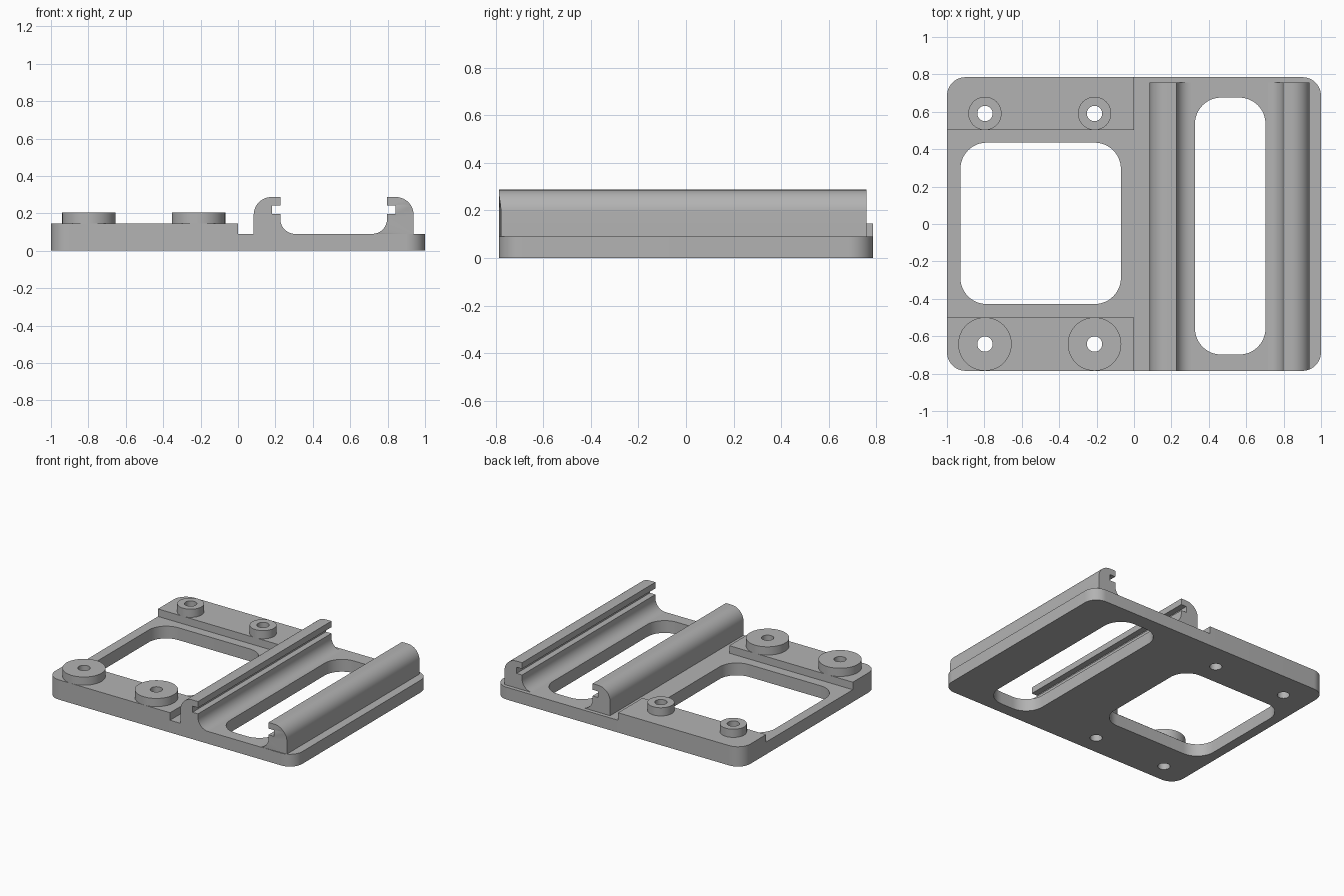
import bpy, bmesh
from math import pi, cos, sin, sqrt
from mathutils import Matrix

cube = bpy.data.objects.get("Cube")
if cube:
    bpy.data.objects.remove(cube, do_unlink=True)

grey = bpy.data.materials.new("plain grey")
grey.use_nodes = True
COLOUR = (0.45, 0.45, 0.45, 1)
grey.diffuse_color = COLOUR
grey.node_tree.nodes["Principled BSDF"].inputs["Base Color"].default_value = COLOUR

SIDE, END, CORNER = 1.0, 0.785, 0.1
BASE_TOP, PAD_TOP, BOSS_TOP = 0.09, 0.145, 0.205
HOLE = 0.041


def arc(cx, cy, r, start, stop, steps=12):
    """Points on an arc, angles in quarter turns."""
    return [(cx + r * cos(a), cy + r * sin(a))
            for a in (pi / 2 * (start + (stop - start) * i / steps) for i in range(steps + 1))]


def circle(cx, cy, r):
    return arc(cx, cy, r, 0, 4, 48)[:-1]


def rounded(x0, x1, y0, y1, radii):
    """Rectangle with corner radii in order: right back, left back, left front, right front."""
    points = []
    corners = ((x1, y1, -1, -1), (x0, y1, 1, -1), (x0, y0, 1, 1), (x1, y0, -1, 1))
    for q, ((x, y, dx, dy), r) in enumerate(zip(corners, radii)):
        points += arc(x + dx * r, y + dy * r, r, q, q + 1) if r else [(x, y)]
    return points


def extrude(name, loops, low, high, along_y=False):
    """Fill the first loop, leave the others as holes, and extrude to a solid."""
    curve = bpy.data.curves.new(name, "CURVE")
    curve.dimensions, curve.fill_mode = "2D", "BOTH"
    curve.extrude = (high - low) / 2
    for loop in loops:
        spline = curve.splines.new("POLY")
        spline.points.add(len(loop) - 1)
        spline.use_cyclic_u = True
        for point, (x, y) in zip(spline.points, loop):
            point.co = (x, y, 0, 1)
    obj = bpy.data.objects.new(name, curve)
    bpy.context.collection.objects.link(obj)
    bpy.ops.object.select_all(action="DESELECT")
    obj.select_set(True)
    bpy.context.view_layer.objects.active = obj
    bpy.ops.object.convert(target="MESH")
    obj = bpy.context.object
    obj.name = name
    mid = (low + high) / 2
    place = Matrix.Translation((0, mid, 0) if along_y else (0, 0, mid))
    if along_y:
        place = place @ Matrix.Rotation(pi / 2, 4, "X")
    bm = bmesh.new()
    bm.from_mesh(obj.data)
    bm.transform(place)
    bmesh.ops.remove_doubles(bm, verts=bm.verts, dist=0.0001)
    # Trim anything that overhangs the rounded front corner of the plate
    inner = SIDE - CORNER
    for v in bm.verts:
        if along_y and v.co.x > inner and v.co.y < 0:
            v.co.y = CORNER - END - sqrt(CORNER ** 2 - (v.co.x - inner) ** 2)
    bmesh.ops.recalc_face_normals(bm, faces=bm.faces)
    bm.to_mesh(obj.data)
    bm.free()
    obj.data.materials.clear()
    obj.data.materials.append(grey)
    bpy.ops.object.shade_smooth_by_angle(angle=pi / 6)
    return obj


# Bosses: name, x, y, radius
bosses = [("front_right_boss", -0.797, -0.642, 0.143),
          ("front_left_boss", -0.211, -0.642, 0.143),
          ("back_right_boss", -0.797, 0.591, 0.089),
          ("back_left_boss", -0.211, 0.591, 0.089)]
front_holes = [circle(x, y, HOLE) for n, x, y, r in bosses[:2]]
back_holes = [circle(x, y, HOLE) for n, x, y, r in bosses[2:]]

# Base plate with window, slot and screw holes
window = rounded(-0.928, -0.07, -0.428, 0.435, [0.14] * 4)
slot = rounded(0.326, 0.703, -0.698, 0.676, [0.14] * 4)
extrude("base_plate", [rounded(-SIDE, SIDE, -END, END, [CORNER] * 4), window, slot]
        + front_holes + back_holes, 0, BASE_TOP)

# Raised pads at front and back
extrude("front_pad", [rounded(-SIDE, 0, -END, -0.5, [0, 0, CORNER, 0])] + front_holes,
        BASE_TOP, PAD_TOP)
extrude("back_pad", [rounded(-SIDE, 0, 0.503, END, [0, CORNER, 0, 0])] + back_holes,
        BASE_TOP, PAD_TOP)

# Ring bosses around the screw holes
for name, x, y, r in bosses:
    extrude(name, [circle(x, y, r), circle(x, y, HOLE)], PAD_TOP, BOSS_TOP)

# Hooked rails, with a groove under the lip and a fillet at the foot
OUTER, LIP, GROOVE, TOP, ROUND, FILLET = 0.084, 0.226, 0.182, 0.287, 0.095, 0.08
profile = ([(OUTER, BASE_TOP)]
           + arc(OUTER + ROUND, TOP - ROUND, ROUND, 2, 1)
           + [(LIP, TOP), (LIP, 0.242), (GROOVE, 0.242), (GROOVE, 0.197), (LIP, 0.197)]
           + arc(LIP + FILLET, BASE_TOP + FILLET, FILLET, 2, 3))
MIDDLE = 0.5115
extrude("inner_rail", [profile], -END, 0.757, along_y=True)
extrude("outer_rail", [[(2 * MIDDLE - x, z) for x, z in profile]], -END, 0.757, along_y=True)
